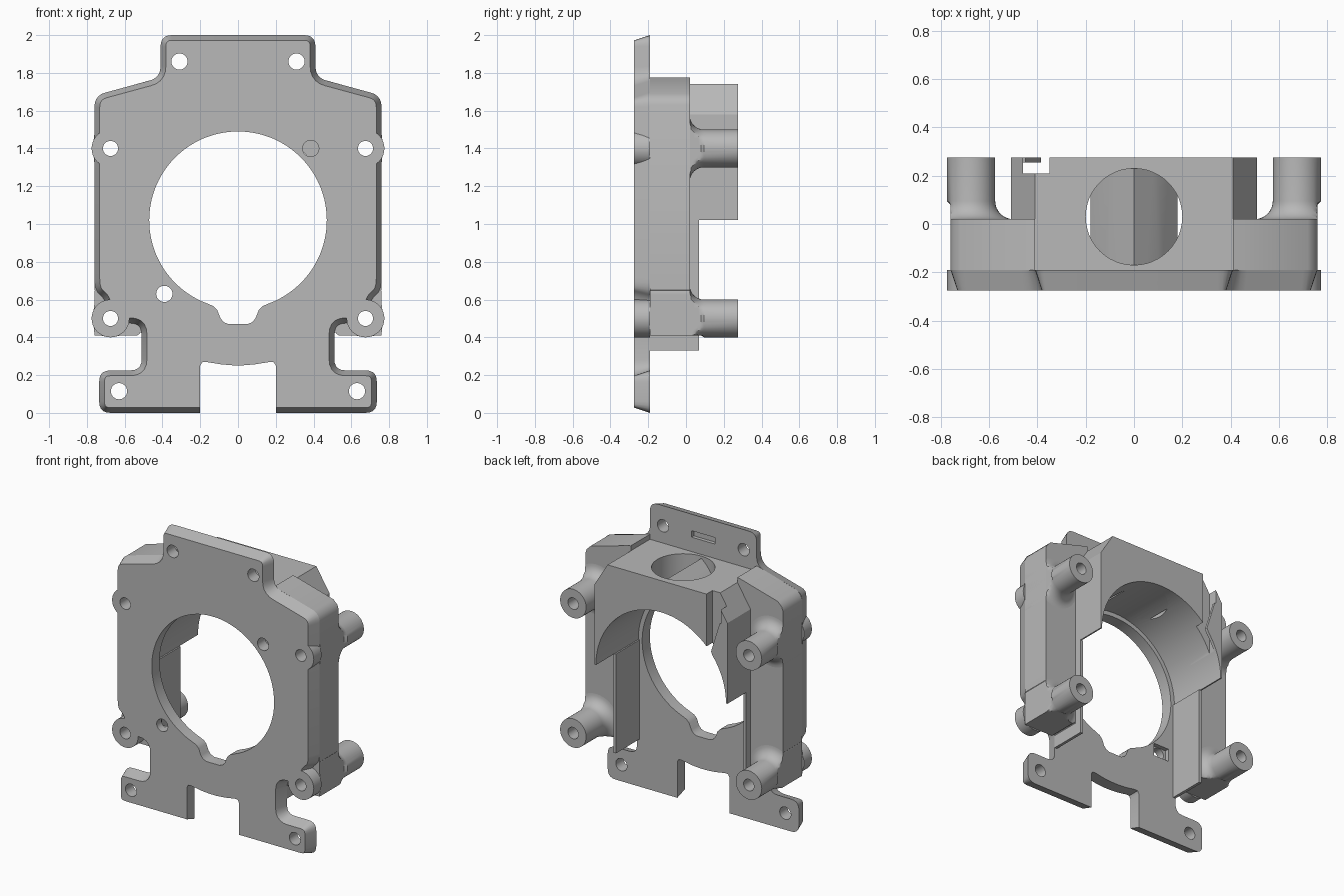
import bpy, bmesh, math
from mathutils import Vector, Matrix

if "Cube" in bpy.data.objects:
    bpy.data.objects.remove(bpy.data.objects["Cube"])

FRONT, SEAM, REAR, BACK = -0.275, -0.19, 0.02, 0.275
CZ = 1.02  # height of the main opening's centre

grey = bpy.data.materials.new("plain_grey")
grey.use_nodes = True
grey.diffuse_color = (0.48, 0.48, 0.48, 1)
grey.node_tree.nodes["Principled BSDF"].inputs["Base Color"].default_value = grey.diffuse_color


def make(name, bm):
    bmesh.ops.recalc_face_normals(bm, faces=bm.faces)
    mesh = bpy.data.meshes.new(name)
    bm.to_mesh(mesh)
    bm.free()
    mesh.materials.append(grey)
    ob = bpy.data.objects.new(name, mesh)
    bpy.context.collection.objects.link(ob)
    return ob


def mirrored(half):
    """Close a right-hand half outline with its mirror image."""
    return half + [(-x, z) for x, z in reversed(half)]


def rounded(pts, r, steps=5):
    """Round every corner of a closed outline."""
    out = []
    for i, p in enumerate(pts):
        p = Vector(p)
        a, b = Vector(pts[i - 1]) - p, Vector(pts[(i + 1) % len(pts)]) - p
        a = p + a.normalized() * min(r, a.length * 0.45)
        b = p + b.normalized() * min(r, b.length * 0.45)
        for k in range(steps + 1):
            t = k / steps
            q = a * (1 - t) ** 2 + p * 2 * t * (1 - t) + b * t * t
            out.append((q.x, q.y))
    return out


def shrunk(pts, d):
    """Offset a counter-clockwise outline inwards."""
    out = []
    for i, p in enumerate(pts):
        p = Vector(p)
        e = (p - Vector(pts[i - 1])).normalized()
        f = (Vector(pts[(i + 1) % len(pts)]) - p).normalized()
        n, m = Vector((-e.y, e.x)), Vector((-f.y, f.x))
        q = p + (n + m) * d / (1 + n.dot(m))
        out.append((q.x, q.y))
    return out


def add_prism(bm, pts, y0, y1, draft=0.0):
    front = shrunk(pts, draft) if draft else pts
    a = [bm.verts.new((x, y0, z)) for x, z in front]
    b = [bm.verts.new((x, y1, z)) for x, z in pts]
    bm.faces.new(a)
    bm.faces.new(b[::-1])
    for i in range(len(a)):
        bm.faces.new((a[i - 1], a[i], b[i], b[i - 1]))


def prism(name, pts, y0, y1, draft=0.0):
    bm = bmesh.new()
    add_prism(bm, pts, y0, y1, draft)
    return make(name, bm)


def circle(x, z, r, n=32):
    return [(x + r * math.cos(math.tau * i / n), z + r * math.sin(math.tau * i / n)) for i in range(n)]


def rect(x0, x1, z0, z1):
    return [(x0, z0), (x1, z0), (x1, z1), (x0, z1)]


def cut(ob, *cutters, operation='DIFFERENCE'):
    for c in cutters:
        m = ob.modifiers.new("cut", 'BOOLEAN')
        m.object, m.operation, m.solver, m.use_self = c, operation, 'EXACT', True
    bpy.context.view_layer.update()
    deps = bpy.context.evaluated_depsgraph_get()
    mesh = bpy.data.meshes.new_from_object(ob.evaluated_get(deps))
    ob.modifiers.clear()
    ob.data = mesh


# Helper cutters
POSTS = [(s * 0.675, z) for s in (-1, 1) for z in (0.5, 1.4)]
bm = bmesh.new()
for x, z in POSTS:
    add_prism(bm, circle(x, z, 0.04), -0.4, 0.4)
screw_cut = make("screw_cutter", bm)

bm = bmesh.new()
for s in (-1, 1):
    add_prism(bm, circle(s * 0.31, 1.86, 0.043), -0.4, 0)
    add_prism(bm, circle(s * 0.63, 0.115, 0.043), -0.4, 0)
for x, z in ((-0.39, 0.63), (0.385, 1.4)):
    add_prism(bm, circle(x, z, 0.043), -0.4, 0)
pin_cut = make("pin_cutter", bm)

bm = bmesh.new()
add_prism(bm, rect(-0.45, -0.33, 0.585, 0.675), -0.22, -0.1)
add_prism(bm, rect(-0.09, 0.09, 1.84, 1.885), -0.215, -0.1)
pocket_cut = make("pocket_cutter", bm)

start = math.asin(-0.44 / 0.47)
arc = [start + (math.pi / 2 - start) * i / 48 for i in range(48)]
key = [(0.05, 0.47), (0.075, 0.48), (0.092, 0.5), (0.11, 0.545), (0.13, 0.565)]
opening = mirrored(key + [(0.47 * math.cos(a), CZ + 0.47 * math.sin(a)) for a in arc])
opening_cut = prism("opening_cutter", opening, -0.4, 0)
notch_cut = prism("notch_cutter", mirrored(
    [(0.2, -0.1), (0.2, 0.25), (0.19, 0.268), (0.17, 0.27), (0.09, 0.257), (0.03, 0.252)]), -0.4, 0)
arch = [(0.5 * math.cos(math.pi * i / 64), CZ + 0.5 * math.sin(math.pi * i / 64)) for i in range(65)]
cavity = prism("cavity_cutter", [(-0.49, CZ), (-0.49, 0), (0.49, 0), (0.49, CZ)] + arch, -0.25, 0.4)
slit_cut = prism("slit_cutter", rect(-0.46, -0.35, 0.9, 1.9), 0.21, 0.4)

bm = bmesh.new()
bmesh.ops.create_cone(bm, cap_ends=True, segments=48, radius1=0.2, radius2=0.2, depth=0.6,
                      matrix=Matrix.Translation((0, 0.03, 1.6)))
bore_cut = make("bore_cutter", bm)

# Front plate with drafted rim
outline = rounded(mirrored([
    (0.735, 0), (0.735, 0.225), (0.51, 0.225), (0.51, 0.475), (0.68, 0.475), (0.7, 0.6),
    (0.76, 0.65), (0.76, 1.68), (0.41, 1.775), (0.41, 2.0)]), 0.06)
plate = prism("front_plate", outline, FRONT, SEAM, 0.028)
cut(plate, opening_cut, notch_cut, screw_cut, pin_cut, pocket_cut)
parts = [plate]

# Side bodies and the thin walls lining the cavity
side = [(0.42, 0.33), (0.51, 0.33), (0.51, 0.42), (0.56, 0.47), (0.68, 0.47), (0.72, 0.6),
        (0.76, 0.65), (0.76, 1.63), (0.75, 1.66), (0.72, 1.69), (0.45, 1.765), (0.41, 1.775), (0.41, 1.3)]
for s, label in ((1, "left"), (-1, "right")):
    body = prism(label + "_side_body", [(s * x, z) for x, z in side], SEAM, REAR)
    cut(body, cavity, screw_cut)
    wall = prism(label + "_inner_wall", [(s * x, z) for x, z in rect(0.49, 0.51, 0.33, CZ)], SEAM, 0.07)
    parts += [body, wall]

# Arched top block with vertical bore and a slit on one side
block = prism("arch_block", mirrored([(0.51, CZ), (0.51, 1.58), (0.41, 1.74)]), SEAM, BACK)
cut(block, cavity, bore_cut, slit_cut)
tab = prism("slit_tab", [(-0.51, 1.05), (-0.46, 1.02), (-0.45, 1.2), (-0.385, 1.35),
                         (-0.45, 1.56), (-0.51, 1.58)], 0.255, BACK)
cut(tab, cavity)
ridge = prism("bore_ridge", [(-0.18, 1.4), (0.18, 1.4), (0.18, 1.54), (0.1, 1.64), (0, 1.725),
                             (-0.1, 1.64), (-0.18, 1.54)], -0.18, 0.24)
cut(ridge, bore_cut, operation='INTERSECT')
cut(ridge, cavity)
parts += [block, tab, ridge]

# Screw posts with flared roots
FLARE = 0.075
for x, z in POSTS:
    profile = [(0.1, FRONT), (0.1, SEAM), (0.1 + FLARE, SEAM)]
    for i in range(9):
        a = math.pi / 2 * i / 8
        profile.append((0.1 + FLARE * (1 - math.sin(a)), REAR + FLARE * (1 - math.cos(a))))
    profile.append((0.1, BACK))
    bm = bmesh.new()
    rings = []
    for r, y in profile:
        ring = []
        for px, pz in circle(x, z, r, 40):
            if r > 0.1:  # keep the flare within the body
                px = math.copysign(min(abs(px), max(0.76, x * 0)), px)
                if z < 1:
                    pz = max(pz, 0.41)
            ring.append(bm.verts.new((px, y, pz)))
        rings.append(ring)
    bm.faces.new(rings[0])
    bm.faces.new(rings[-1][::-1])
    for a, b in zip(rings, rings[1:]):
        for i in range(40):
            bm.faces.new((a[i - 1], a[i], b[i], b[i - 1]))
    name = ("left" if x > 0 else "right") + ("_lower" if z < 1 else "_upper") + "_post"
    post = make(name, bm)
    cut(post, screw_cut)
    parts.append(post)

# Remove helpers and smooth the curved faces
for c in (screw_cut, pin_cut, pocket_cut, opening_cut, notch_cut, cavity, slit_cut, bore_cut):
    bpy.data.objects.remove(c)
bpy.ops.object.select_all(action='DESELECT')
for p in parts:
    p.select_set(True)
bpy.context.view_layer.objects.active = plate
bpy.ops.object.shade_smooth_by_angle(angle=math.radians(30))
